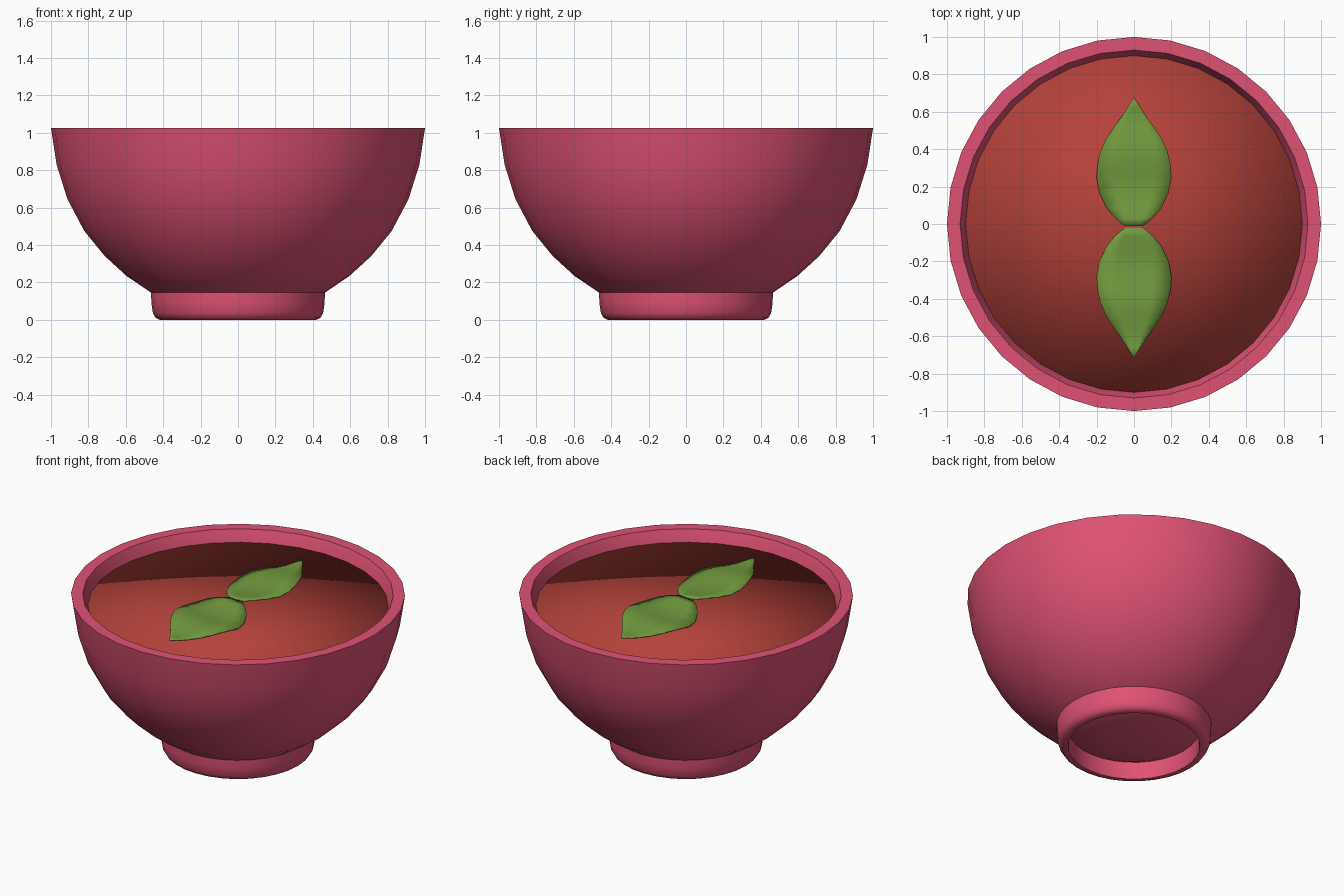
import bpy, bmesh, math

if "Cube" in bpy.data.objects:
    bpy.data.objects.remove(bpy.data.objects["Cube"])


def material(name, rgb):
    m = bpy.data.materials.new(name)
    m.diffuse_color = (*rgb, 1.0)
    m.use_nodes = True
    m.node_tree.nodes["Principled BSDF"].inputs["Base Color"].default_value = m.diffuse_color
    return m


PINK = material("pink_ceramic", (0.74, 0.085, 0.175))
RED = material("red_soup", (0.46, 0.054, 0.043))
GREEN = material("leaf_green", (0.17, 0.33, 0.05))


def finish(bm, name, mat, angle=None):
    bmesh.ops.recalc_face_normals(bm, faces=bm.faces)
    mesh = bpy.data.meshes.new(name)
    bm.to_mesh(mesh)
    bm.free()
    mesh.materials.append(mat)
    ob = bpy.data.objects.new(name, mesh)
    bpy.context.collection.objects.link(ob)
    bpy.context.view_layer.objects.active = ob
    ob.select_set(True)
    if angle is None:
        bpy.ops.object.shade_smooth()
    else:
        bpy.ops.object.shade_smooth_by_angle(angle=math.radians(angle))
    ob.select_set(False)
    return ob


def lathe(name, profile, mat, angle=None, closed=False, sides=32):
    """Spin (radius, height) points around z; radius 0 becomes a pole."""
    bm = bmesh.new()
    rings = []
    for r, z in profile:
        if r == 0:
            rings.append([bm.verts.new((0, 0, z))] * sides)
        else:
            rings.append([bm.verts.new((r * math.cos(2 * math.pi * i / sides),
                                        r * math.sin(2 * math.pi * i / sides), z))
                          for i in range(sides)])
    pairs = list(zip(rings, rings[1:]))
    if closed:
        pairs.append((rings[-1], rings[0]))
    for a, b in pairs:
        for i in range(sides):
            j = (i + 1) % sides
            quad = list(dict.fromkeys((a[i], a[j], b[j], b[i])))
            bm.faces.new(quad)
    return finish(bm, name, mat, angle)


# Bowl: outer wall, rim and inner wall
lathe("bowl", [(0, 0.05), (0.2, 0.06), (0.34, 0.09), (0.465, 0.145), (0.597, 0.235),
               (0.712, 0.34), (0.822, 0.475), (0.912, 0.645), (0.97, 0.83), (1.0, 1.025),
               (0.93, 1.025), (0.90, 0.95), (0.87, 0.80), (0.75, 0.50), (0.5, 0.25),
               (0, 0.12)], PINK, 50)

# Foot ring
lathe("foot_ring", [(0.465, 0.15), (0.463, 0.09), (0.455, 0.035), (0.44, 0.01), (0.42, 0.0),
                    (0.395, 0.0), (0.39, 0.02), (0.39, 0.15)], PINK, 50, closed=True)

# Soup: flat top on a rounded body
lathe("soup", [(0, 0.95), (0.9, 0.95), (0.86, 0.80), (0.74, 0.52), (0.48, 0.28), (0, 0.16)], RED)


# Leaves: wavy, slightly tilted thin blades
def leaf(name, side, start, length):
    widths = [(0, 0.05), (0.06, 0.10), (0.14, 0.145), (0.26, 0.185), (0.38, 0.2), (0.48, 0.195),
              (0.58, 0.18), (0.68, 0.15), (0.78, 0.105), (0.86, 0.065), (0.93, 0.035), (1.0, 0.005)]
    bm = bmesh.new()
    rows = []
    for t, w in widths:
        row = []
        for k in range(-2, 3):
            x = w * k / 2
            z = 0.983 + 0.1 * x + 0.01 * math.sin(t * 11 + 1.5) + 0.012 * t
            row.append(bm.verts.new((side * x, side * (start + t * length), z)))
        rows.append(row)
    for a, b in zip(rows, rows[1:]):
        for k in range(4):
            bm.faces.new((a[k], a[k + 1], b[k + 1], b[k]))
    ob = finish(bm, name, GREEN, 40)
    mod = ob.modifiers.new("thickness", 'SOLIDIFY')
    mod.thickness = 0.008
    mod.offset = 0


leaf("back_leaf", 1, -0.01, 0.68)
leaf("front_leaf", -1, 0.02, 0.69)
